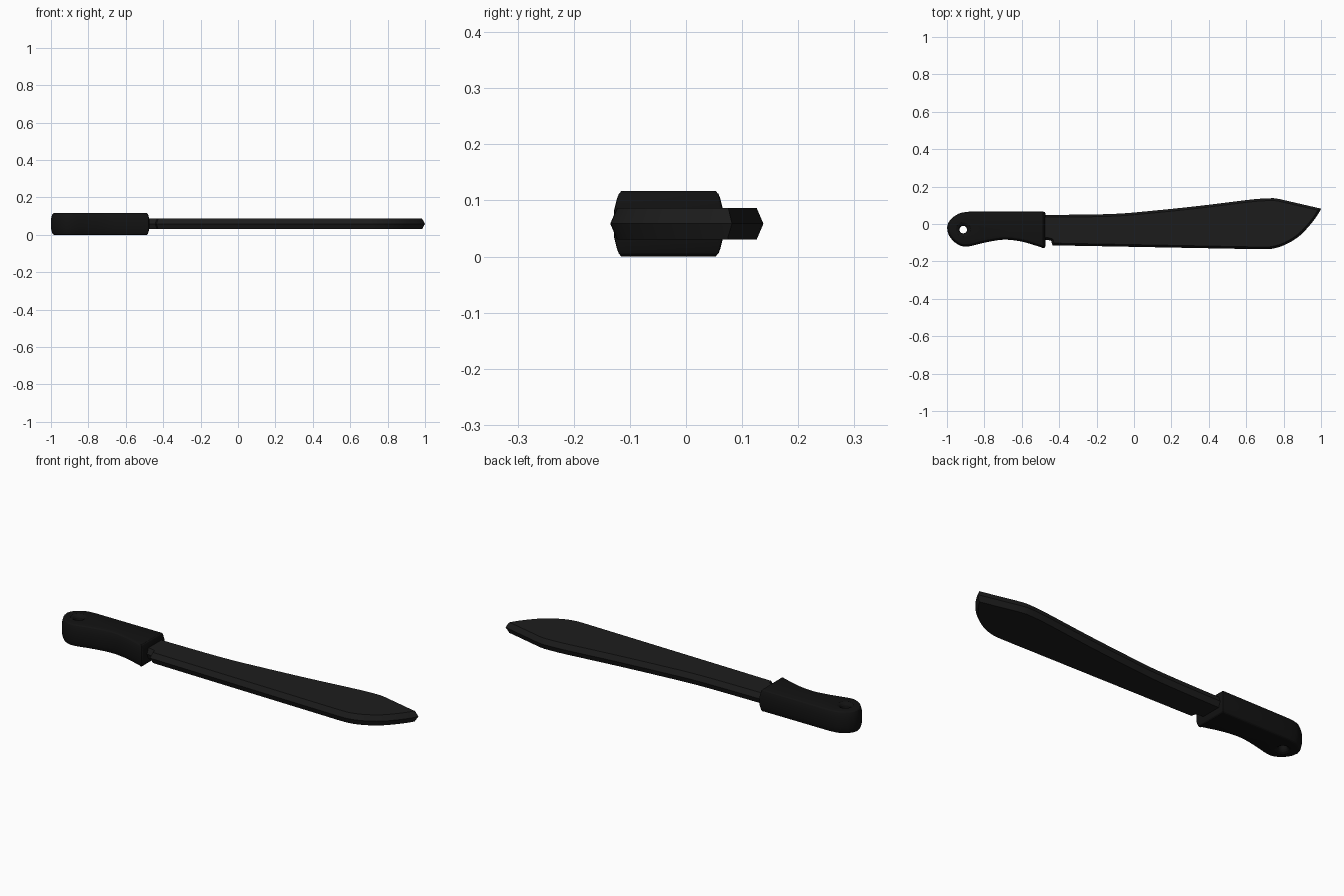
import bpy, bmesh, math
from mathutils import Vector

if "Cube" in bpy.data.objects:
    bpy.data.objects.remove(bpy.data.objects["Cube"])

MID = 0.0585  # height of the centre plane


def spline(pts, steps=4):
    """Catmull-Rom curve through a few 2D points."""
    p = [Vector(q) for q in pts]
    p = [2 * p[0] - p[1]] + p + [2 * p[-1] - p[-2]]
    out = []
    for a, b, c, d in zip(p, p[1:], p[2:], p[3:]):
        for i in range(steps):
            t = i / steps
            out.append(0.5 * (2 * b + (c - a) * t + (2 * a - 5 * b + 4 * c - d) * t ** 2
                              + (3 * b - a - 3 * c + d) * t ** 3))
    return out + [p[-2]]


def inset(outline, dist):
    """Move a counter-clockwise outline inwards with mitred corners."""
    out = []
    for i, p in enumerate(outline):
        e1 = (p - outline[i - 1]).normalized()
        e2 = (outline[(i + 1) % len(outline)] - p).normalized()
        n1, n2 = Vector((-e1.y, e1.x)), Vector((-e2.y, e2.x))
        out.append(p + (n1 + n2) * dist / max(1 + n1.dot(n2), 0.5))
    return out


def slab(name, outline, section, color=None):
    """Stack inset copies of an outline; section lists (height from centre, inset)."""
    bm = bmesh.new()
    rings = [[bm.verts.new((p.x, p.y, MID + z)) for p in inset(outline, d)] for z, d in section]
    n = len(outline)
    for lo, hi in zip(rings, rings[1:]):
        for i in range(n):
            j = (i + 1) % n
            bm.faces.new((lo[i], lo[j], hi[j], hi[i]))
    bm.faces.new(rings[0][::-1])
    bm.faces.new(rings[-1])
    me = bpy.data.meshes.new(name)
    bm.to_mesh(me)
    bm.free()
    ob = bpy.data.objects.new(name, me)
    bpy.context.collection.objects.link(ob)
    if color:
        mat = bpy.data.materials.new(name + "_black")
        mat.diffuse_color = (color, color, color, 1)
        mat.use_nodes = True
        mat.node_tree.nodes["Principled BSDF"].inputs["Base Color"].default_value = mat.diffuse_color
        me.materials.append(mat)
    return ob


def mirrored(half):
    """Complete a section listed from the bottom up to the centre."""
    return half + [(-z, d) for z, d in reversed(half) if z < 0]


# Blade: thick flat body with a ridge all round the rim
belly = spline([(0.68, -0.135), (0.74, -0.132), (0.81, -0.11), (0.887, -0.062),
                (0.957, 0.014), (0.995, 0.07)])
spine = spline([(0.71, 0.137), (0.62, 0.13), (0.35, 0.097), (0.1, 0.071),
                (-0.13, 0.053), (-0.52, 0.048)])
notch = [Vector(p) for p in [(-0.52, -0.085), (-0.46, -0.085), (-0.443, -0.09), (-0.436, -0.114)]]
shoulder = [Vector(p) for p in [(1.0, 0.082), (0.775, 0.134), (0.745, 0.138)]]
blade = slab("blade", notch + belly + shoulder + spine,
             mirrored([(-0.028, 0.012), (0, 0)]), 0.012)

# Handle: curved grip with softened edges
grip = spline([(-1.0, -0.018), (-0.992, -0.055), (-0.965, -0.092), (-0.925, -0.117),
               (-0.88, -0.119), (-0.8, -0.1), (-0.7, -0.084), (-0.61, -0.092),
               (-0.52, -0.117), (-0.488, -0.128)])
pommel = spline([(-0.88, 0.066), (-0.93, 0.058), (-0.973, 0.032), (-0.994, 0.005)])
front = [Vector(p) for p in [(-0.478, -0.127), (-0.474, -0.12), (-0.474, 0.057),
                             (-0.477, 0.064), (-0.485, 0.066)]]
handle = slab("handle", grip + front + pommel,
              mirrored([(-0.0585, 0.018), (-0.057, 0.0125), (-0.053, 0.008),
                        (-0.045, 0.005), (-0.025, 0)]), 0.006)

# Lanyard hole: flared cutter through the pommel
circle = [Vector((-0.913 + 0.02 * math.cos(a), -0.03 + 0.02 * math.sin(a)))
          for a in (2 * math.pi * i / 32 for i in range(32))]
cutter = slab("hole_cutter", circle,
              mirrored([(-0.065, -0.022), (-0.058, -0.018), (-0.053, -0.008), (-0.045, -0.002), (-0.035, 0)]))
cutter.hide_render = True
cutter.hide_viewport = False
cut = handle.modifiers.new("hole", 'BOOLEAN')
cut.operation = 'DIFFERENCE'
cut.solver = 'EXACT'
cut.object = cutter
bpy.context.view_layer.objects.active = handle
bpy.ops.object.modifier_apply(modifier=cut.name)
bpy.data.objects.remove(cutter)

# Smooth shading with crisp edges
for ob in (blade, handle):
    bpy.ops.object.select_all(action='DESELECT')
    ob.select_set(True)
    bpy.context.view_layer.objects.active = ob
    bpy.ops.object.shade_smooth_by_angle(angle=math.radians(25))
